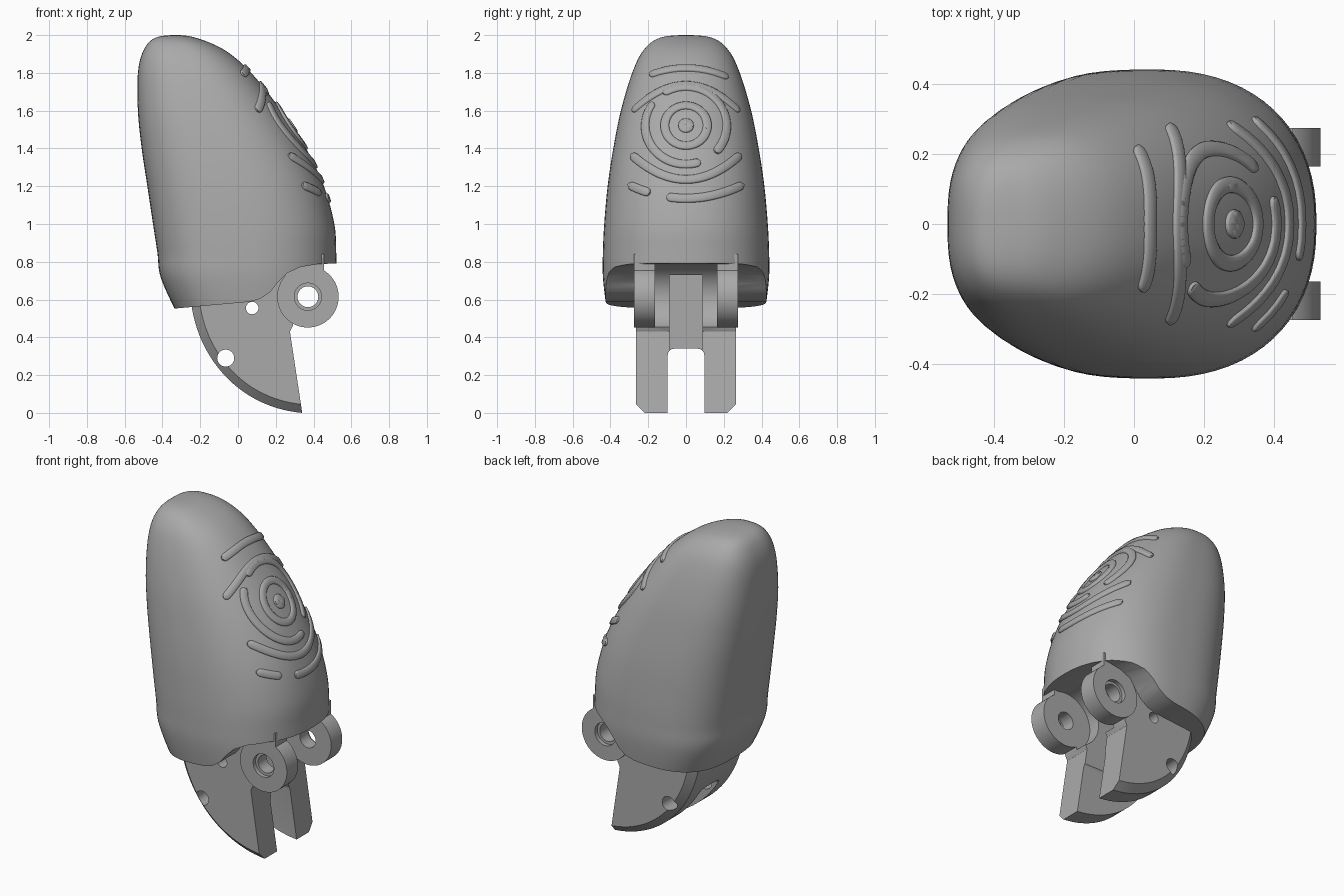
import bpy, bmesh, math
from mathutils import Vector
from mathutils.bvhtree import BVHTree

if "Cube" in bpy.data.objects:
    bpy.data.objects.remove(bpy.data.objects["Cube"])

grey = bpy.data.materials.new("plain_grey")
grey.use_nodes = True
grey.diffuse_color = (0.4, 0.4, 0.4, 1)
grey.node_tree.nodes["Principled BSDF"].inputs["Base Color"].default_value = (0.4, 0.4, 0.4, 1)


def make(name, bm):
    bmesh.ops.recalc_face_normals(bm, faces=bm.faces)
    mesh = bpy.data.meshes.new(name)
    bm.to_mesh(mesh)
    bm.free()
    mesh.materials.append(grey)
    obj = bpy.data.objects.new(name, mesh)
    bpy.context.collection.objects.link(obj)
    return obj


def prism(name, profile, y0, y1):
    """Extrude an (x, z) outline along y."""
    bm = bmesh.new()
    a, b = [[bm.verts.new((x, y, z)) for x, z in profile] for y in (y0, y1)]
    bm.faces.new(a)
    bm.faces.new(b)
    for i in range(len(a)):
        j = (i + 1) % len(a)
        bm.faces.new((a[i], a[j], b[j], b[i]))
    return make(name, bm)


def box(name, x0, x1, y0, y1, z0, z1):
    return prism(name, [(x0, z0), (x1, z0), (x1, z1), (x0, z1)], y0, y1)


def disc(name, x, z, r, y0, y1, n=48):
    ring = [(x + r * math.cos(math.tau * i / n), z + r * math.sin(math.tau * i / n)) for i in range(n)]
    return prism(name, ring, y0, y1)


def boolean(obj, tools, mode="DIFFERENCE"):
    for tool in tools:
        mod = obj.modifiers.new("cut", "BOOLEAN")
        mod.operation, mod.object, mod.solver = mode, tool, "EXACT"
    graph = bpy.context.evaluated_depsgraph_get()
    mesh = bpy.data.meshes.new_from_object(obj.evaluated_get(graph))
    obj.modifiers.clear()
    obj.data = mesh


def catmull(p, t):
    a, b, c, d = p
    return [0.5 * (2 * q + (r - o) * t + (2 * o - 5 * q + 4 * r - s) * t * t
                   + (3 * q - o - 3 * r + s) * t ** 3) for o, q, r, s in zip(a, b, c, d)]


# Fingertip shell: sections as (height, back x, front x, half width)
keys = [(1.985, -0.22, -0.44, -0.14), (2.0, -0.33, -0.33, 0), (1.985, -0.44, -0.22, 0.14),
        (1.92, -0.50, -0.07, 0.225), (1.8, -0.53, 0.07, 0.285), (1.6, -0.53, 0.23, 0.345),
        (1.4, -0.51, 0.36, 0.385), (1.2, -0.48, 0.455, 0.415), (1.0, -0.45, 0.51, 0.433),
        (0.85, -0.427, 0.52, 0.44), (0.72, -0.41, 0.52, 0.44), (0.55, -0.335, 0.50, 0.42),
        (0.45, -0.28, 0.49, 0.40), (0.4, -0.25, 0.48, 0.38)]
sections = [catmull(keys[i - 1:i + 3], s / 6) for i in range(1, len(keys) - 2) for s in range(6)][1:]
bm = bmesh.new()
rings, N = [], 72
for z, xb, xf, w in sections:
    ring = []
    for i in range(N):
        c, s = math.cos(math.tau * i / N), math.sin(math.tau * i / N)
        e = 2 / (2.3 if c > 0 else 2.8)
        ring.append(bm.verts.new(((xb + xf) / 2 + (xf - xb) / 2 * math.copysign(abs(c) ** e, c),
                                  w * math.copysign(abs(s) ** e, s), z)))
    rings.append(ring)
top = bm.verts.new((-0.33, 0, 2.0))
for i in range(N):
    j = (i + 1) % N
    bm.faces.new((top, rings[0][i], rings[0][j]))
    for a, b in zip(rings, rings[1:]):
        bm.faces.new((a[i], b[i], b[j], a[j]))
bm.faces.new(rings[-1])
bmesh.ops.recalc_face_normals(bm, faces=bm.faces)
surface = BVHTree.FromBMesh(bm)
shell = make("fingertip_shell", bm)

# Grip ridges swept over the front of the shell
ridge_bm = bmesh.new()
HALF = 0.023


def ridge(path):
    first, last = (path[0] - path[1]).normalized(), (path[-1] - path[-2]).normalized()
    steps = [math.radians(a) for a in (88, 65, 40, 20)]
    pts = [(path[0] + first * HALF * math.sin(a), math.cos(a)) for a in steps]
    pts += [(p, 1) for p in path]
    pts += [(path[-1] + last * HALF * math.sin(a), math.cos(a)) for a in reversed(steps)]
    hits = [surface.ray_cast(Vector((2, p.x, p.y)), Vector((-1, 0, 0)))[:2] for p, _ in pts]
    prev = None
    for k, (pos, nor) in enumerate(hits):
        along = hits[min(k + 1, len(hits) - 1)][0] - hits[max(k - 1, 0)][0]
        side = nor.cross(along).normalized()
        w = HALF * pts[k][1]
        row = [ridge_bm.verts.new(pos + side * w * f + nor * h) for f, h in
               ((-1, -0.012), (-1, 0.006), (-0.75, 0.011), (0.75, 0.011), (1, 0.006), (1, -0.012))]
        if prev:
            for i in range(6):
                j = (i + 1) % 6
                ridge_bm.faces.new((prev[i], prev[j], row[j], row[i]))
        else:
            ridge_bm.faces.new(row)
        prev = row
    ridge_bm.faces.new(prev)


def ring_path(r, a0, a1, n=48):
    angles = [math.radians(a0 + (a1 - a0) * i / n) for i in range(n + 1)]
    return [Vector((r * math.cos(a), 1.52 + 0.95 * r * math.sin(a))) for a in angles]


def bow_path(peak, k, y0, y1, n=24):
    ys = [y0 + (y1 - y0) * i / n for i in range(n + 1)]
    return [Vector((y, peak + k * y * y)) for y in ys]


ridge([Vector((-0.018, 1.52)), Vector((0.018, 1.52))])
ridge(ring_path(0.018, 0, 360))
ridge(ring_path(0.112, 0, 360))
ridge(ring_path(0.215, 150, 285))
ridge(ring_path(0.215, 118, -38))
for bow in ((1.735, -1.75, -0.265, 0.265), (1.825, -1.0, -0.17, 0.2), (1.235, 1.6, -0.27, 0.27),
            (1.135, 0.8, -0.28, -0.21), (1.135, 0.8, -0.08, 0.28)):
    ridge(bow_path(*bow))
ridges = make("grip_ridges", ridge_bm)

# Curved knuckle body with chamfered back edges
ctrl = [Vector(p) for p in ((-0.25, 0.6), (-0.22, 0.3), (0.0, 0.03), (0.34, 0.0))]
arc = []
for i in range(29):
    t = i / 28
    p = sum((c * f for c, f in zip(ctrl, ((1 - t) ** 3, 3 * t * (1 - t) ** 2, 3 * t * t * (1 - t), t ** 3))),
            Vector((0, 0)))
    arc.append(tuple(p))
knuckle = prism("knuckle_body", arc + [(0.275, 0.43), (0.29, 0.46), (0.29, 0.83), (-0.25, 0.66)], -0.265, 0.265)
bm = bmesh.new()
bm.from_mesh(knuckle.data)
bm.verts.ensure_lookup_table()
total = len(bm.verts) // 2
rim = [e for e in bm.edges if all(v.index % total < len(arc) for v in e.verts)
       and abs(e.verts[0].co.y - e.verts[1].co.y) < 0.01]
bmesh.ops.bevel(bm, geom=rim, offset=0.045, segments=1, affect="EDGES")
bm.to_mesh(knuckle.data)
bm.free()

# Cutters: shell underside, fork slot, cord channel, hinge gap and pin holes
underside = prism("underside_cutter", [(-0.8, 0.535), (-0.34, 0.552), (0.06, 0.588), (0.12, 0.605), (0.17, 0.64),
                  (0.21, 0.69), (0.26, 0.74), (0.33, 0.772), (0.42, 0.787), (0.8, 0.805), (0.8, 0.2), (-0.8, 0.2)],
                  -0.8, 0.8)
slot = box("slot_cutter", -0.8, 0.8, -0.097, 0.097, -0.3, 0.34)
bm = bmesh.new()
bm.from_mesh(slot.data)
bmesh.ops.bevel(bm, geom=bm.edges[:], offset=0.035, segments=5, profile=0.5, affect="EDGES")
bm.to_mesh(slot.data)
bm.free()
channel = box("channel_cutter", 0.02, 0.6, -0.088, 0.088, 0.3, 0.73)
gap = disc("hinge_gap_cutter", 0.37, 0.615, 0.18, -0.165, 0.165)
holes = [disc("cord_hole_cutter", -0.065, 0.29, 0.045, -0.6, 0.6, 32),
         disc("pin_hole_cutter", 0.075, 0.555, 0.033, -0.6, 0.6, 32)]
bore = disc("hinge_bore_cutter", 0.37, 0.615, 0.055, -0.6, 0.6)
boolean(shell, [underside, gap, channel])
boolean(knuckle, [slot, channel, gap, bore] + holes)

# Hinge lugs with counterbored holes, one on each side
lugs, extras = [], []
for label, s in (("right", 1), ("left", -1)):
    y0, y1 = sorted((0.165 * s, 0.275 * s))
    lug = disc(label + "_hinge_lug", 0.37, 0.615, 0.163, y0, y1, 64)
    neck = box("neck", 0.25, 0.455, y0, y1, 0.62, 0.84)
    recess = disc("recess_cutter", 0.37, 0.615, 0.072, *sorted((0.25 * s, 0.4 * s)))
    boolean(lug, [neck], "UNION")
    boolean(lug, [bore, recess])
    lugs.append(lug)
    extras += [neck, recess]

for tool in [underside, slot, channel, gap, bore] + holes + extras:
    bpy.data.objects.remove(tool)

for obj, angle in [(shell, 35), (ridges, 50), (knuckle, 30)] + [(lug, 30) for lug in lugs]:
    bpy.ops.object.select_all(action="DESELECT")
    obj.select_set(True)
    bpy.context.view_layer.objects.active = obj
    bpy.ops.object.shade_smooth_by_angle(angle=math.radians(angle))
